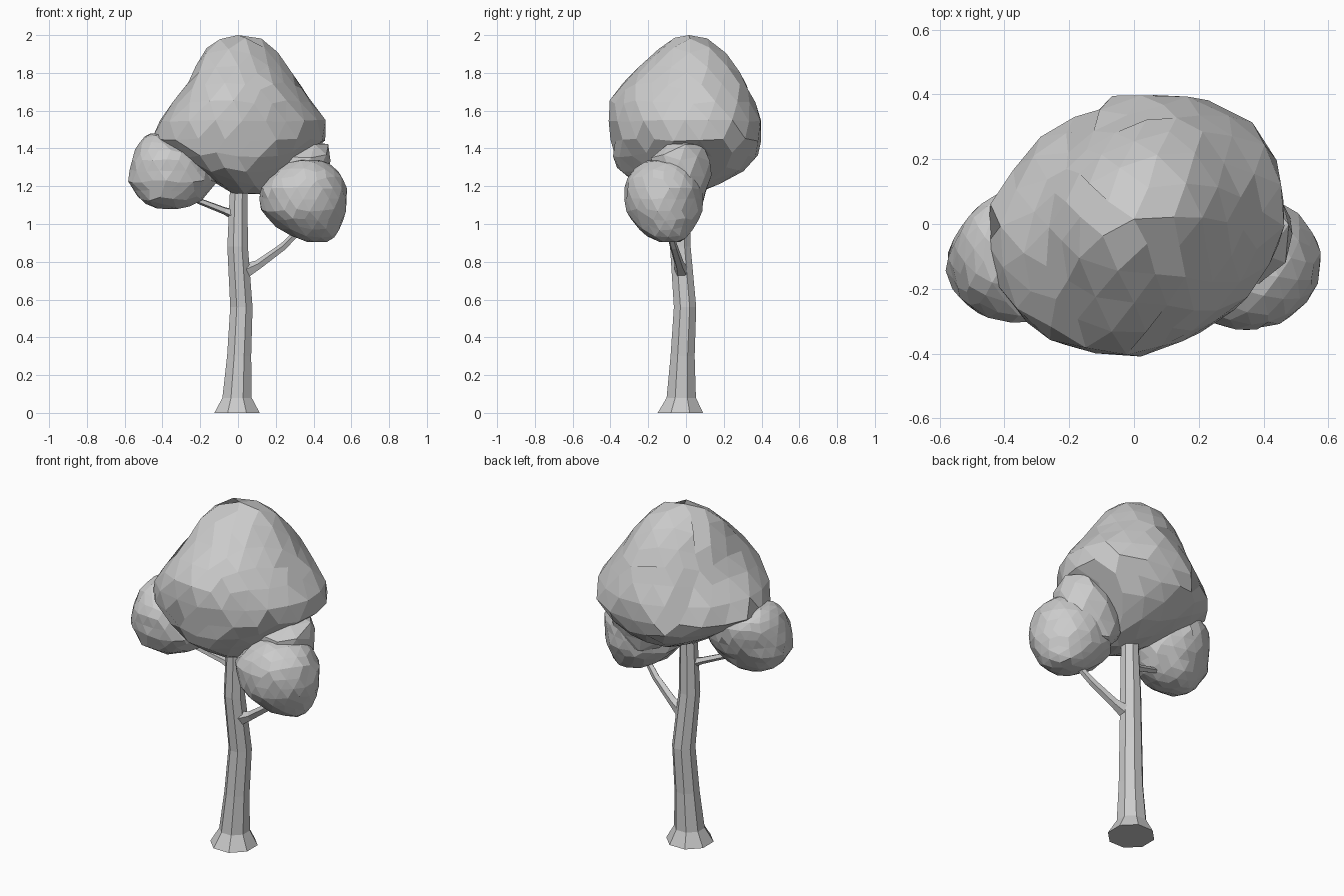
import bpy, bmesh, math, random
from mathutils import Vector

if "Cube" in bpy.data.objects:
    bpy.data.objects.remove(bpy.data.objects["Cube"])

random.seed(4)


def finish(bm, name):
    bmesh.ops.recalc_face_normals(bm, faces=bm.faces[:])
    mesh = bpy.data.meshes.new(name)
    bm.to_mesh(mesh)
    bm.free()
    obj = bpy.data.objects.new(name, mesh)
    bpy.context.collection.objects.link(obj)
    return obj


def limb(name, path, sides):
    """Tapered tube through (x, y, z, radius) points."""
    bm = bmesh.new()
    pts = [Vector(p[:3]) for p in path]
    rings = []
    for i, p in enumerate(path):
        axis = pts[min(i + 1, len(pts) - 1)] - pts[max(i - 1, 0)]
        if abs(axis.normalized().z) > 0.9:
            axis = Vector((0, 0, 1))
        rot = Vector((0, 0, 1)).rotation_difference(axis)
        ring = []
        for k in range(sides):
            a = 2 * math.pi * (k + 0.5) / sides
            ring.append(bm.verts.new(pts[i] + rot @ Vector((p[3] * math.cos(a), p[3] * math.sin(a), 0))))
        rings.append(ring)
    for a, b in zip(rings, rings[1:]):
        for k in range(sides):
            n = (k + 1) % sides
            bm.faces.new((a[k], a[n], b[n], b[k]))
    bm.faces.new(rings[0])
    bm.faces.new(rings[-1])
    return finish(bm, name)


def foliage(name, rings, jitter=0.025, skew=0.0, detail=3):
    """Faceted clump; rings are (z, xmin, xmax, ymin, ymax) from bottom to top."""
    prof = [(z, (a + b) / 2, (c + d) / 2, (b - a) / 2, (d - c) / 2) for z, a, b, c, d in rings]
    prof = [prof[0][:3] + (0, 0)] + prof + [prof[-1][:3] + (0, 0)]
    lengths = [0]
    for p, q in zip(prof, prof[1:]):
        lengths.append(lengths[-1] + math.hypot(q[0] - p[0], (q[3] + q[4] - p[3] - p[4]) / 2))
    bm = bmesh.new()
    bmesh.ops.create_icosphere(bm, subdivisions=detail, radius=1)
    zlo, zhi = rings[0][0], rings[-1][0]
    for v in bm.verts:
        d = v.co.normalized()
        s = math.acos(max(-1, min(1, -d.z))) / math.pi * lengths[-1]
        i = 0
        while i < len(prof) - 2 and s > lengths[i + 1]:
            i += 1
        t = (s - lengths[i]) / (lengths[i + 1] - lengths[i])
        z, cx, cy, rx, ry = [p + (q - p) * t for p, q in zip(prof[i], prof[i + 1])]
        a = math.atan2(d.y, d.x)
        # skew pushes out two opposite corners of the plan outline
        k = 1.015 + skew * math.sin(2 * a) + random.uniform(-jitter, jitter)
        z += random.uniform(-jitter, jitter) * 0.2
        v.co = (cx + rx * k * math.cos(a), cy + ry * k * math.sin(a), max(zlo, min(zhi, z)))
    # merge nearly coplanar triangles into irregular facets
    bmesh.ops.dissolve_limit(bm, angle_limit=math.radians(8), verts=bm.verts[:], edges=bm.edges[:])
    return finish(bm, name)


# Trunk with flared foot and gentle bend
limb("trunk", [(-0.005, -0.03, 0, 0.13), (-0.005, -0.025, 0.08, 0.084), (0.006, -0.018, 0.3, 0.069),
               (0.018, -0.005, 0.56, 0.064), (-0.002, -0.03, 0.88, 0.059), (0.005, -0.03, 1.25, 0.048)], 8)

# Branches
limb("right_branch", [(0.02, -0.02, 0.74, 0.045), (0.11, -0.035, 0.785, 0.026),
                      (0.24, -0.065, 0.88, 0.021), (0.36, -0.1, 1.0, 0.016)], 5)
limb("left_branch", [(0.0, -0.03, 1.045, 0.035), (-0.07, -0.045, 1.07, 0.02),
                     (-0.2, -0.08, 1.12, 0.017), (-0.32, -0.1, 1.18, 0.013)], 5)

# Large crown
foliage("crown", [
    (1.16, -0.02, 0.15, -0.16, 0.06), (1.24, -0.15, 0.22, -0.3, 0.25),
    (1.32, -0.28, 0.31, -0.37, 0.36), (1.41, -0.41, 0.41, -0.39, 0.39),
    (1.48, -0.47, 0.49, -0.395, 0.4), (1.6, -0.36, 0.42, -0.4, 0.37),
    (1.68, -0.3, 0.36, -0.39, 0.335), (1.8, -0.23, 0.28, -0.27, 0.28),
    (1.9, -0.195, 0.21, -0.18, 0.22), (1.97, -0.13, 0.15, -0.09, 0.14),
    (2.0, -0.07, 0.07, -0.03, 0.06)], skew=0.085)

# Right clump: hanging ball with a smaller neck joining it to the crown
foliage("right_clump", [
    (0.905, 0.36, 0.49, -0.15, -0.02), (0.95, 0.25, 0.53, -0.23, 0.02),
    (1.05, 0.13, 0.565, -0.31, 0.08), (1.18, 0.11, 0.575, -0.33, 0.09),
    (1.27, 0.18, 0.54, -0.3, 0.06), (1.34, 0.27, 0.46, -0.2, 0.0)])
foliage("right_clump_neck", [
    (1.06, 0.2, 0.35, -0.05, 0.08), (1.19, 0.08, 0.47, -0.16, 0.12),
    (1.3, 0.14, 0.5, -0.2, 0.13), (1.38, 0.2, 0.49, -0.17, 0.12),
    (1.44, 0.3, 0.47, -0.08, 0.09)], 0.05, detail=2)

# Left clump
foliage("left_clump", [
    (1.08, -0.45, -0.28, -0.17, -0.05), (1.13, -0.52, -0.19, -0.26, 0.01),
    (1.23, -0.575, -0.11, -0.3, 0.07), (1.35, -0.555, -0.14, -0.3, 0.11),
    (1.42, -0.53, -0.22, -0.26, 0.1), (1.48, -0.48, -0.37, -0.15, 0.0)], skew=0.04)
